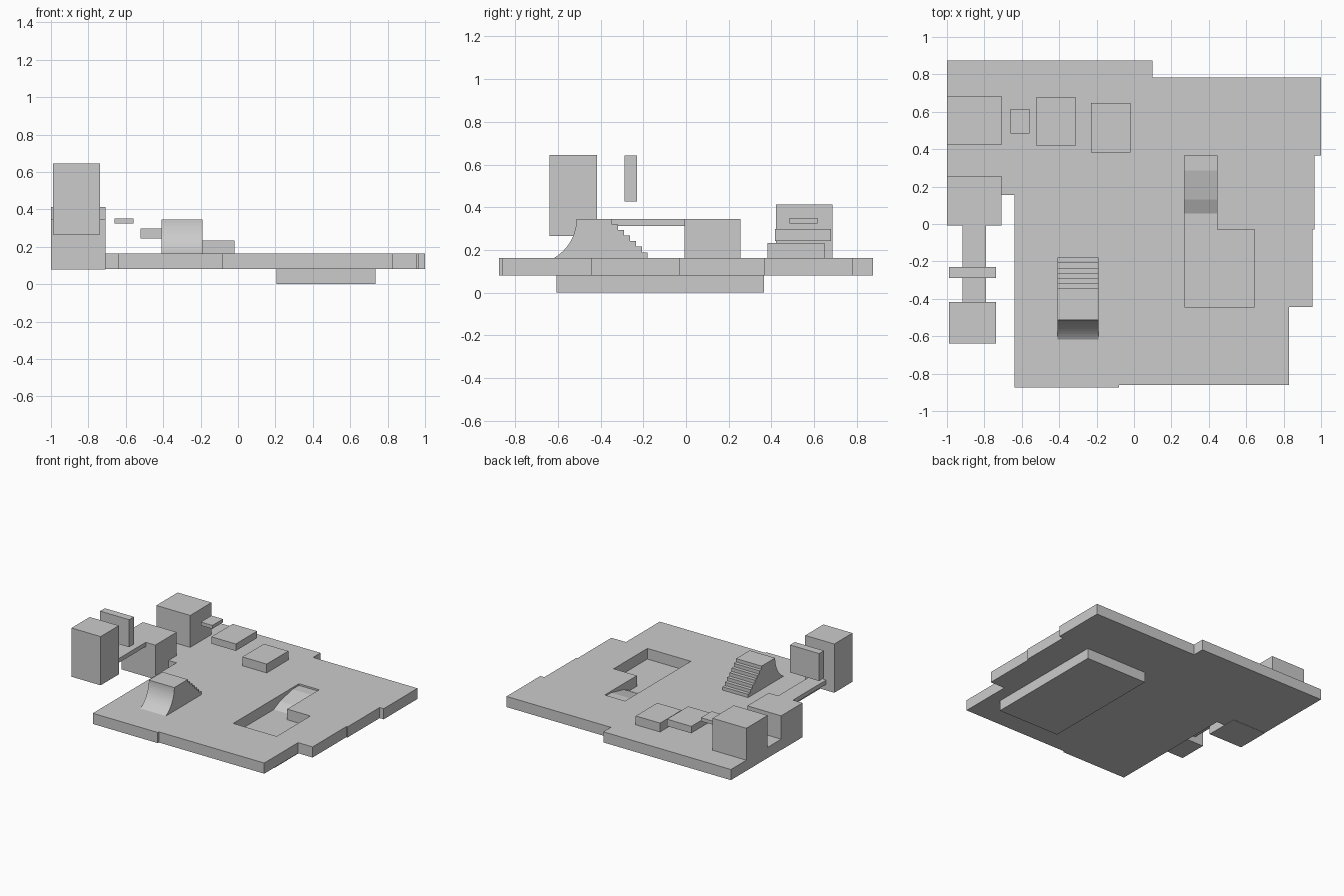
import bpy, bmesh, math
from mathutils import Vector

if "Cube" in bpy.data.objects:
    bpy.data.objects.remove(bpy.data.objects["Cube"], do_unlink=True)

grey = bpy.data.materials.new("plain_grey")
grey.use_nodes = True
colour = (0.6, 0.6, 0.6, 1)
grey.diffuse_color = colour
grey.node_tree.nodes["Principled BSDF"].inputs["Base Color"].default_value = colour


def finish(name, bm):
    bmesh.ops.recalc_face_normals(bm, faces=bm.faces)
    mesh = bpy.data.meshes.new(name)
    bm.to_mesh(mesh)
    bm.free()
    mesh.materials.append(grey)
    obj = bpy.data.objects.new(name, mesh)
    bpy.context.collection.objects.link(obj)
    return obj


def box(name, x, y, z):
    """Box from three (low, high) ranges."""
    bm = bmesh.new()
    bmesh.ops.create_cube(bm, size=1)
    for v in bm.verts:
        v.co = [r[0] if c < 0 else r[1] for r, c in zip((x, y, z), v.co)]
    return finish(name, bm)


def prism(name, loops, offset):
    """Fill closed 3D loops (inner ones become holes) and extrude by offset."""
    bm = bmesh.new()
    for loop in loops:
        vs = [bm.verts.new(p) for p in loop]
        for a, b in zip(vs, vs[1:] + vs[:1]):
            bm.edges.new((a, b))
    normal = Vector(offset).normalized()
    bmesh.ops.triangle_fill(bm, use_beauty=True, edges=bm.edges[:], normal=normal)
    top = bmesh.ops.extrude_face_region(bm, geom=bm.faces[:], use_keep_orig=True)
    bmesh.ops.translate(bm, vec=offset, verts=[g for g in top["geom"] if isinstance(g, bmesh.types.BMVert)])
    return finish(name, bm)


LOW, TOP = 0.08, 0.163

# Ground slab with a sunken L-shaped pit
outline = [(-1, .875), (.1, .875), (.1, .783), (1, .783), (1, .367), (.965, .367),
           (.965, -.03), (.955, -.03), (.955, -.445), (.83, -.445), (.83, -.862),
           (-.08, -.862), (-.08, -.875), (-.64, -.875), (-.64, .155), (-1, .155)]
pit = [(.27, .365), (.445, .365), (.445, -.03), (.645, -.03), (.645, -.445), (.27, -.445)]
prism("ground_slab", [[(x, y, LOW) for x, y in loop] for loop in (outline, pit)],
      (0, 0, TOP - LOW))

# Foundation that carries the pit floor
box("foundation", (.205, .735), (-.607, .365), (0, LOW))

# Sloped way down into the pit
slope = [(.365, LOW), (.365, .15), (.285, .15), (.13, .115), (.055, LOW)]
prism("pit_slope", [[(.27, y, z) for y, z in slope]], (.175, 0, 0))

# Quarter-pipe ramp with stairs behind
height, radius = .345, .211
profile = []
for i in range(13):
    a = math.asin((height - TOP) / radius) * (1 - i / 12)
    profile.append((-.724 + radius * math.cos(a), height - radius * math.sin(a)))
rise, tread = (height - TOP) / 7, .0278
for i in range(7):
    y = -.346 + i * tread
    profile += [(y, height - i * rise), (y, height - (i + 1) * rise)]
prism("ramp_with_stairs", [[(-.41, y, z) for y, z in profile]], (.22, 0, 0))

# Blocks: name, x range, y range, z range
blocks = [
    ("low_step", (-.23, -.02), (.382, .648), (TOP, .232)),
    ("middle_step", (-.522, -.312), (.418, .68), (.243, .297)),
    ("small_step", (-.66, -.56), (.484, .615), (.323, .35)),
    ("corner_block", (-1, -.708), (.422, .685), (TOP, .412)),
    ("side_block", (-1, -.708), (-.008, .256), (.078, .345)),
    ("bridge", (-.917, -.79), (-.418, -.008), (.312, .345)),
    ("hanging_wall", (-.988, -.737), (-.288, -.229), (.428, .642)),
    ("tower", (-.988, -.737), (-.64, -.416), (.265, .645)),
]
for name, x, y, z in blocks:
    box(name, x, y, z)
